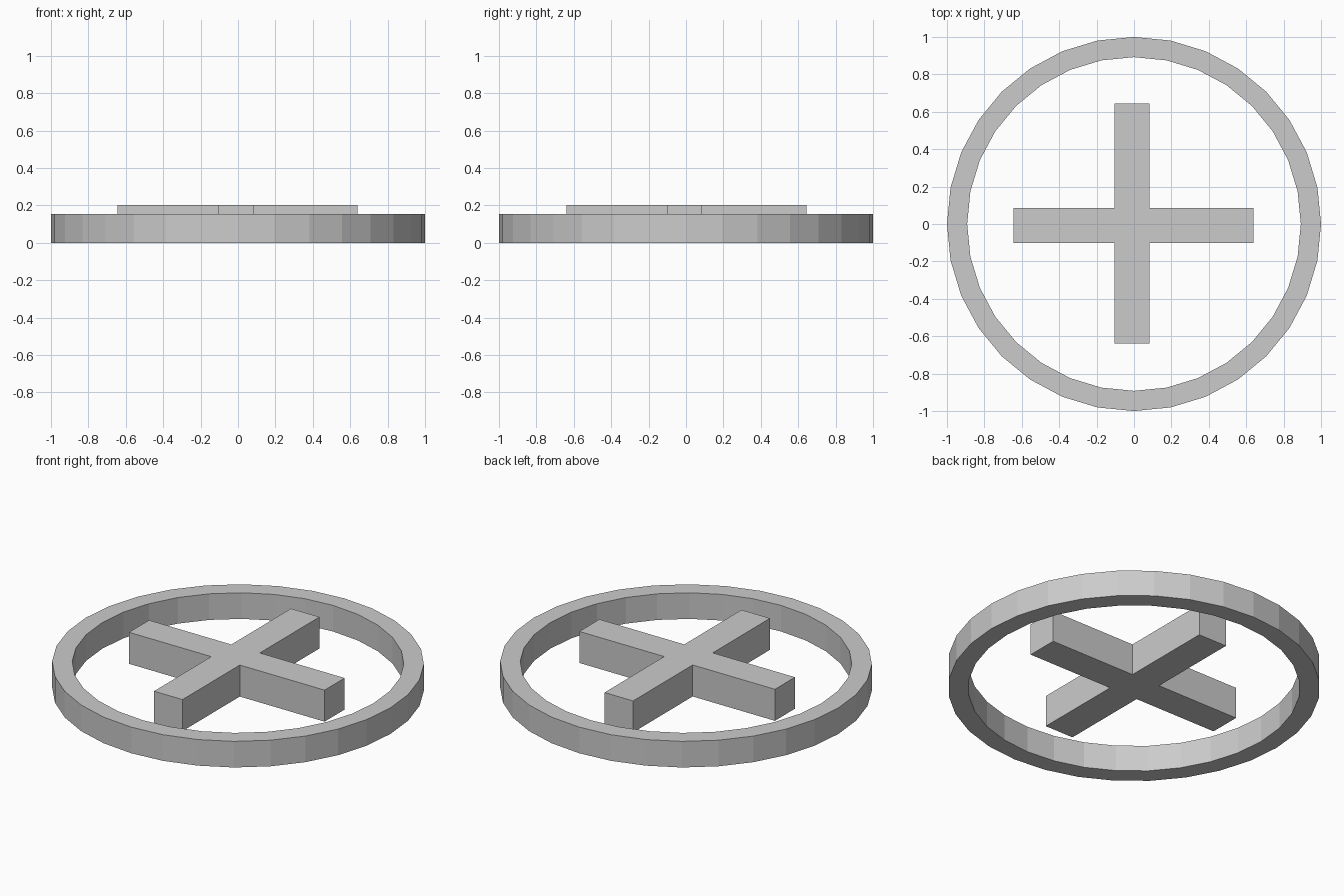
import bpy, bmesh, math

if "Cube" in bpy.data.objects:
    bpy.data.objects.remove(bpy.data.objects["Cube"])


def prism(bm, outline, z0, z1):
    """Closed upright prism from a counter-clockwise outline."""
    low = [bm.verts.new((x, y, z0)) for x, y in outline]
    high = [bm.verts.new((x, y, z1)) for x, y in outline]
    n = len(outline)
    bm.faces.new(low[::-1])
    bm.faces.new(high)
    for i in range(n):
        j = (i + 1) % n
        bm.faces.new((low[i], low[j], high[j], high[i]))


def finish(bm, name):
    bmesh.ops.recalc_face_normals(bm, faces=bm.faces)
    mesh = bpy.data.meshes.new(name)
    bm.to_mesh(mesh)
    bm.free()
    bpy.context.collection.objects.link(bpy.data.objects.new(name, mesh))


# Outer ring: rectangular section swept round 32 flat sides
SIDES = 32
section = [(0.892, 0), (1.0, 0), (1.0, 0.155), (0.892, 0.155)]
bm = bmesh.new()
loops = []
for i in range(SIDES):
    a = 2 * math.pi * i / SIDES
    loops.append([bm.verts.new((r * math.cos(a), r * math.sin(a), z)) for r, z in section])
for i in range(SIDES):
    p, q = loops[i], loops[(i + 1) % SIDES]
    for k in range(4):
        m = (k + 1) % 4
        bm.faces.new((p[k], q[k], q[m], p[m]))
finish(bm, "ring")

# Cross: four equal arms, set slightly off centre, raised above the ring
x0, x1 = -0.104, 0.083
y0, y1 = -0.102, 0.086
left, right, back, front = -0.644, 0.640, 0.645, -0.639
outline = [(x0, front), (x1, front), (x1, y0), (right, y0), (right, y1), (x1, y1),
           (x1, back), (x0, back), (x0, y1), (left, y1), (left, y0), (x0, y0)]
bm = bmesh.new()
prism(bm, outline, 0.016, 0.203)
finish(bm, "cross")
